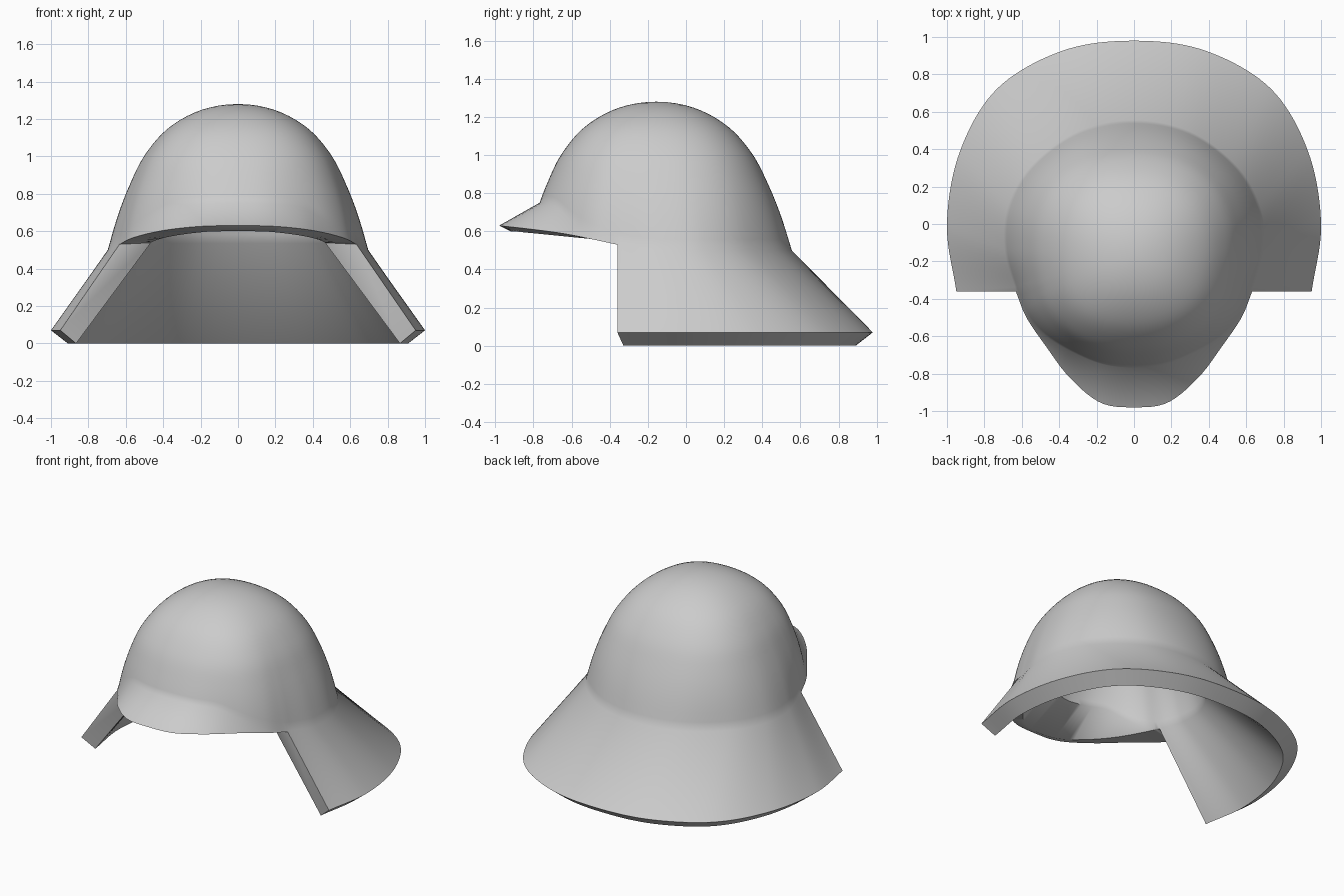
import bpy, bmesh, math
from mathutils import Vector as V

if "Cube" in bpy.data.objects:
    bpy.data.objects.remove(bpy.data.objects["Cube"])

CENTRE = V((0, -0.155, 0))
TOP, CROWN, RINGS = 1.28, 0.11, 24


def spline(pts, n):
    """Smooth curve through pts; ends on x=0 are continued by symmetry."""
    pts = [V(p) for p in pts]

    def beyond(a, b):
        return V((-b.x, b.y, b.z)) if abs(a.x) < 1e-6 else 2 * a - b
    p = [beyond(pts[0], pts[1])] + pts + [beyond(pts[-1], pts[-2])]
    out = []
    for k in range(n + 1):
        f = k / n * (len(pts) - 1)
        i = min(int(f), len(pts) - 2)
        t = f - i
        a, b, c, d = p[i:i + 4]
        out.append(0.5 * (2 * b + (c - a) * t + (2 * a - 5 * b + 4 * c - d) * t * t
                          + (3 * b - a - 3 * c + d) * t ** 3))
    return out


# Dome profile: radius in x, height in z
PROFILE = spline([(0, 0, 1.28), (0.2, 0, 1.247), (0.375, 0, 1.15), (0.5, 0, 1.01),
                  (0.58, 0, 0.86), (0.65, 0, 0.69), (0.71, 0, 0.5), (0.74, 0, 0.4)], 280)


def radius(z):
    for a, b in zip(PROFILE, PROFILE[1:]):
        if b.z <= z:
            return a.x + (b.x - a.x) * (a.z - z) / (a.z - b.z)
    return PROFILE[-1].x


def column(base, lip, lip_in, drop, wall):
    """Section of the shell: outer dome, lip, then back up the inner dome."""
    d = base - CENTRE
    d.z = 0
    rb, zb = d.length, base.z
    d.normalize()
    k = rb / radius(zb) - 1
    bulge = 0.05 * (2 * d.x * d.y) ** 2      # dome is slightly squarish from above
    outer, inner = [], []
    for i in range(RINGS + 1):
        u = i / RINGS
        z = TOP - (TOP - zb) * u ** 1.8
        r = radius(z) * (1 + k * u * u + bulge * math.sin(math.pi * u)) if i else 0
        outer.append(CENTRE + d * r + V((0, 0, z)))
        zi = zb - drop + (z - zb) * (TOP - CROWN - zb + drop) / (TOP - zb)
        inner.append(CENTRE + d * (r * (rb - wall) / rb) + V((0, 0, zi)))
    return outer + [lip, lip_in] + inner[::-1]


# Front part: visor, from the centre line to the side cut
N = 28
visor_base = spline([(0, -.768, .75), (.17, -.75, .746), (.33, -.685, .73),
                     (.47, -.6, .655), (.57, -.49, .587), (.63, -.36, .535)], N)
visor_lip = spline([(0, -.98, .63), (.18, -.955, .627), (.345, -.82, .612),
                    (.47, -.655, .59), (.575, -.5, .56), (.632, -.36, .53)], N)
visor_in = spline([(0, -.92, .6), (.15, -.885, .598), (.28, -.75, .585),
                   (.37, -.6, .57), (.43, -.45, .555), (.47, -.31, .538)], N)
half = [column(b, l, m, 0.04 - 0.04 * i / N, 0.13 + 0.04 * i / N)
        for i, (b, l, m) in enumerate(zip(visor_base, visor_lip, visor_in))]

# Back part: flared neck guard, from the side cut to the back centre line
N = 50
guard_base = spline([(.63, -.36, .535), (.692, -.14, .503), (.676, .09, .5),
                     (.55, .31, .5), (.3, .495, .5), (0, .555, .5)], N)
guard_lip = spline([(.95, -.36, .07), (1, 0, .07), (.93, .39, .07),
                    (.73, .725, .07), (.38, .927, .07), (0, .98, .07)], N)
for b, l in zip(guard_base, guard_lip):
    flat = V((l.x, l.y, 0))
    half.append(column(b, l, flat - flat.normalized() * 0.09, b.z - 0.535, 0.17))

# Mirror the half and skin all sections into one closed shell
columns = half + [[V((-p.x, p.y, p.z)) for p in c] for c in half[-2:0:-1]]
bm = bmesh.new()
grid = [[bm.verts.new(p) for p in c] for c in columns]
for a, b in zip(grid, grid[1:] + grid[:1]):
    for j in range(len(a) - 1):
        bm.faces.new((a[j], a[j + 1], b[j + 1], b[j]))
bmesh.ops.remove_doubles(bm, verts=bm.verts, dist=1e-4)
bmesh.ops.recalc_face_normals(bm, faces=bm.faces)
mesh = bpy.data.meshes.new("helmet_shell")
bm.to_mesh(mesh)
bm.free()
helmet = bpy.data.objects.new("helmet_shell", mesh)
bpy.context.collection.objects.link(helmet)
bpy.context.view_layer.objects.active = helmet
helmet.select_set(True)
bpy.ops.object.shade_smooth_by_angle(angle=0.85)
